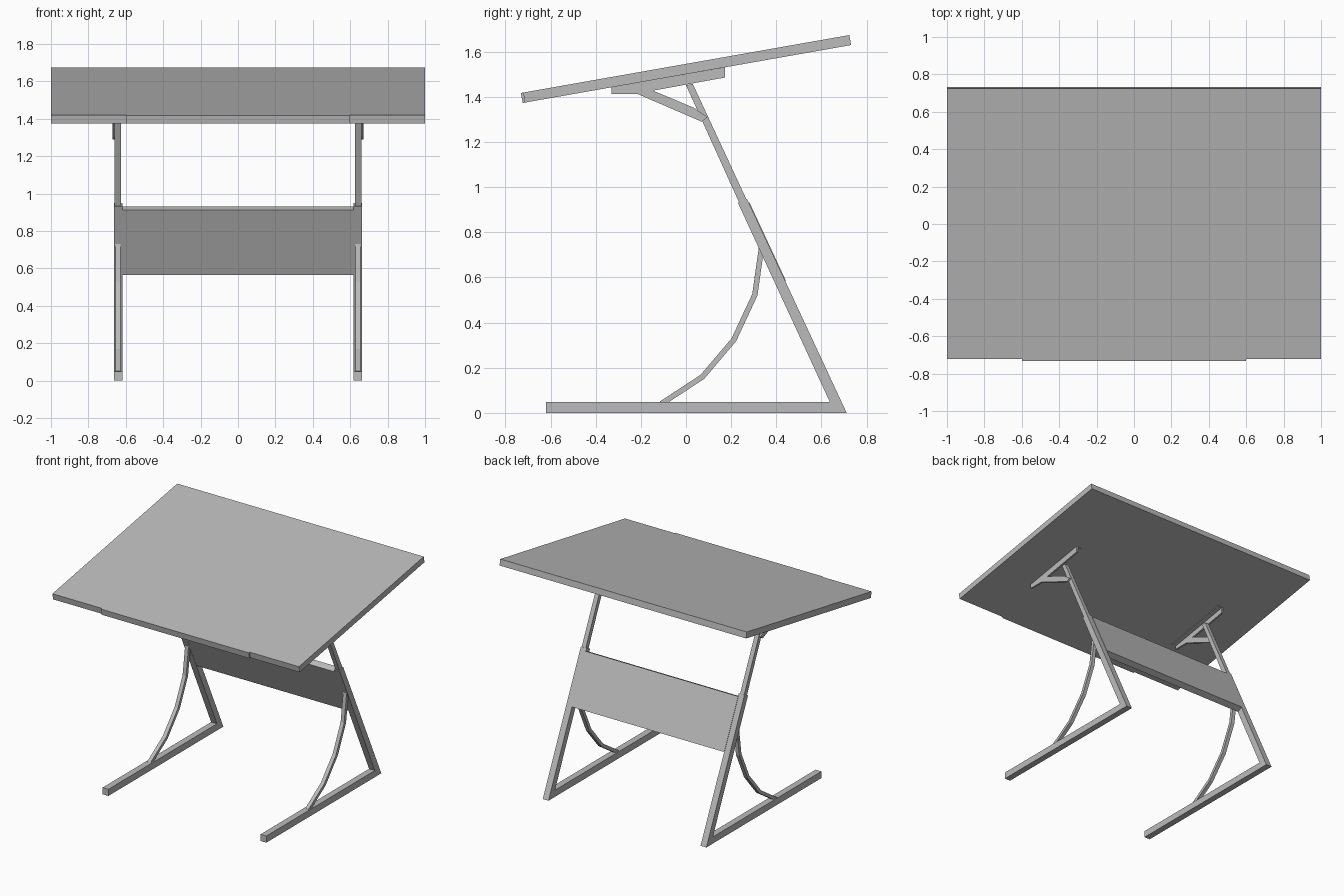
import bpy
import bmesh
from math import radians, sin, cos
from mathutils import Vector

cube = bpy.data.objects.get("Cube")
if cube:
    bpy.data.objects.remove(cube, do_unlink=True)

grey = bpy.data.materials.new("plain grey")
grey.use_nodes = True
colour = (0.5, 0.5, 0.5, 1)
grey.diffuse_color = colour
grey.node_tree.nodes["Principled BSDF"].inputs["Base Color"].default_value = colour


def extrude_profile(name, points, x0, x1):
    """Extrude a side outline of (y, z) points from x0 to x1."""
    bm = bmesh.new()
    face = bm.faces.new([bm.verts.new((x0, y, z)) for y, z in points])
    new = bmesh.ops.extrude_face_region(bm, geom=[face])["geom"]
    verts = [v for v in new if isinstance(v, bmesh.types.BMVert)]
    bmesh.ops.translate(bm, verts=verts, vec=(x1 - x0, 0, 0))
    bmesh.ops.recalc_face_normals(bm, faces=bm.faces)
    mesh = bpy.data.meshes.new(name)
    bm.to_mesh(mesh)
    bm.free()
    mesh.materials.append(grey)
    obj = bpy.data.objects.new(name, mesh)
    bpy.context.scene.collection.objects.link(obj)
    return obj


def pair(name, points, inner, outer):
    """The same part on the left (+x) and right (-x)."""
    extrude_profile("left_" + name, points, inner, outer)
    extrude_profile("right_" + name, points, -outer, -inner)


def slab(origin, along, normal, a0, a1, thickness):
    """Rectangle outline lying along a sloping direction."""
    return [origin + along * a + normal * n
            for a, n in ((a0, 0), (a1, 0), (a1, thickness), (a0, thickness))]


def ribbon(path, width):
    """Outline of constant width around an open path."""
    pts = [Vector(p) for p in path]
    left, right = [], []
    for i, p in enumerate(pts):
        d = (pts[min(i + 1, len(pts) - 1)] - pts[max(i - 1, 0)]).normalized()
        n = Vector((-d.y, d.x)) * width / 2
        left.append(p + n)
        right.append(p - n)
    return left + right[::-1]


# Tilted top with a thin lip along its front edge
tilt = radians(10)
top_dir = Vector((cos(tilt), sin(tilt)))
top_up = Vector((-sin(tilt), cos(tilt)))
top_front = Vector((-0.714, 1.375))
extrude_profile("table_top", slab(top_front, top_dir, top_up, 0, 1.468, 0.045), -1, 1)
extrude_profile("front_lip", slab(top_front, top_dir, top_up, -0.01, 0, 0.045), -0.6, 0.6)

# Sloping legs joined to the floor bars
pair("leg_and_foot", [(-0.62, 0), (0.712, 0), (0.27, 0.949), (0.23, 0.931),
                      (0.637, 0.049), (-0.62, 0.049)], 0.617, 0.664)

# Telescoping posts
pair("post", [(0.0, 1.452), (0.03, 1.458), (0.28, 0.92), (0.25, 0.9)], 0.626, 0.659)

# Panel between the legs, as thick as they are
lean = Vector((-0.422, 0.907))
out = Vector((0.907, 0.422))
extrude_profile("back_panel", slab(Vector((0.239, 0.912)), lean, out, -0.382, 0, 0.047),
                -0.62, 0.62)

# Curved struts from foot to leg
pair("curved_strut", ribbon([(-0.11, 0.04), (0.073, 0.16), (0.212, 0.324),
                             (0.305, 0.523), (0.335, 0.735)], 0.024), 0.627, 0.655)

# Thin bracket plates under the top: sloping rail, and brace down to the post
pair("bracket_rail", [(-0.33, 1.443), (-0.33, 1.412), (-0.212, 1.412), (-0.146, 1.428),
                      (0.172, 1.486), (0.172, 1.531)], 0.659, 0.672)
pair("bracket_brace", [(-0.212, 1.412), (0.07, 1.29), (0.095, 1.31),
                       (0.035, 1.352), (-0.146, 1.428)], 0.659, 0.672)
pair("bracket_flange", slab(top_front, top_dir, top_up, 0.39, 0.9, -0.006), 0.625, 0.659)
